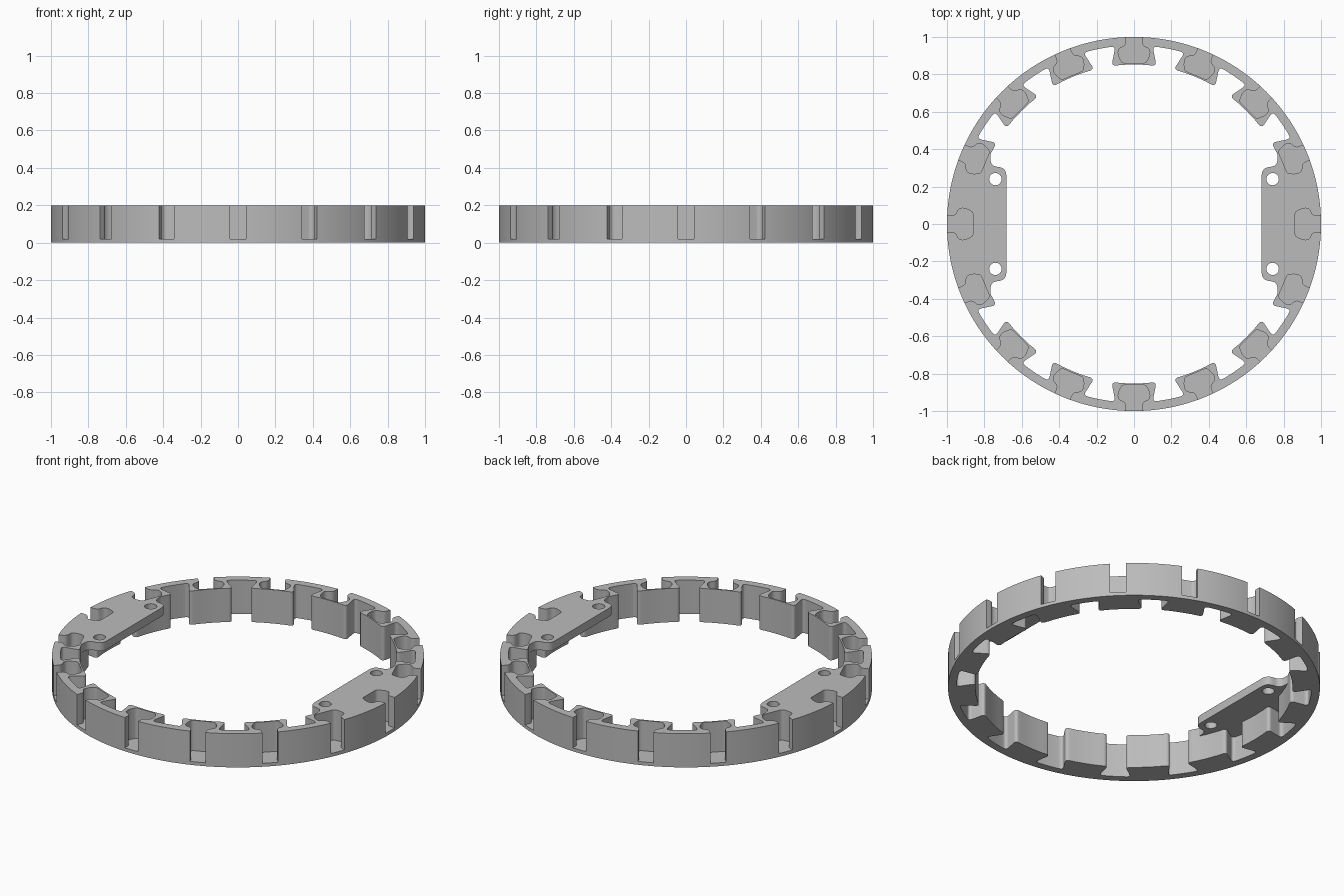
import bpy, bmesh, math
from mathutils import Vector

COUNT = 16          # pockets around the ring
HEIGHT = 0.2
FLOOR = 0.02

if "Cube" in bpy.data.objects:
    bpy.data.objects.remove(bpy.data.objects["Cube"])

grey = bpy.data.materials.new("plain_grey")
grey.use_nodes = True
grey.diffuse_color = (0.5, 0.5, 0.5, 1)
grey.node_tree.nodes["Principled BSDF"].inputs["Base Color"].default_value = (0.5, 0.5, 0.5, 1)


def local(angle, r, t):
    """Point at radial distance r and sideways offset t, seen from a given angle."""
    c, s = math.cos(angle), math.sin(angle)
    return Vector((r * c - t * s, r * s + t * c))


def circle(x, y, radius, n):
    return [Vector((x, y)) + local(math.tau * i / n, radius, 0) for i in range(n)]


def rounded(corners, steps=5):
    """Closed outline from (point, fillet length) pairs."""
    out = []
    for i, (p, f) in enumerate(corners):
        if not f:
            out.append(p)
            continue
        a = p + (corners[i - 1][0] - p).normalized() * f
        b = p + (corners[(i + 1) % len(corners)][0] - p).normalized() * f
        for k in range(steps + 1):
            u = k / steps
            out.append(a * (1 - u) ** 2 + p * 2 * u * (1 - u) + b * u * u)
    return out


def prism(name, outlines, z0, z1):
    """Extrude one or more separate outlines into a single object."""
    bm = bmesh.new()
    for pts in outlines:
        base = bm.faces.new([bm.verts.new((p.x, p.y, z0)) for p in pts])
        ext = bmesh.ops.extrude_face_region(bm, geom=[base], use_keep_orig=True)
        top = [g for g in ext["geom"] if isinstance(g, bmesh.types.BMVert)]
        bmesh.ops.translate(bm, verts=top, vec=(0, 0, z1 - z0))
    bmesh.ops.recalc_face_normals(bm, faces=bm.faces)
    mesh = bpy.data.meshes.new(name)
    bm.to_mesh(mesh)
    bm.free()
    mesh.materials.append(grey)
    obj = bpy.data.objects.new(name, mesh)
    bpy.context.collection.objects.link(obj)
    return obj


def combine(target, tool, operation):
    """Apply a boolean and discard the tool."""
    mod = target.modifiers.new("cut", "BOOLEAN")
    mod.operation, mod.object, mod.solver = operation, tool, "EXACT"
    evaluated = target.evaluated_get(bpy.context.evaluated_depsgraph_get())
    mesh = bpy.data.meshes.new_from_object(evaluated)
    target.modifiers.clear()
    target.data = mesh
    bpy.data.objects.remove(tool)


# Ring blank with an opening that leaves an inward block at every pocket
ring = prism("pocket_ring", [circle(0, 0, 1, 192)], 0, HEIGHT)
opening, pockets = [], []
half_block = [(0.95, 0.1, 0.025), (0.845, 0.12, 0.025), (0.851, 0.06, 0)]
half_pocket = [(1.05, 0.043, 0), (0.955, 0.043, 0.02), (0.935, 0.086, 0.02),
               (0.9, 0.083, 0.015), (0.861, 0.064, 0.014)]
for i in range(COUNT):
    a = math.tau * i / COUNT
    block = [(r, -t, f) for r, t, f in half_block] + [(0.853, 0, 0)] + half_block[::-1]
    opening += [(local(a, r, t), f) for r, t, f in block]
    opening += [(local(a + math.radians(d), 0.955, 0), 0) for d in (8.5, 11.25, 14)]
    pocket = [(r, -t, f) for r, t, f in half_pocket] + half_pocket[::-1]
    pockets.append(rounded([(local(a, r, t), f) for r, t, f in pocket]))
combine(ring, prism("opening_cutter", [rounded(opening)], -0.1, HEIGHT + 0.1), "DIFFERENCE")

# Thin mounting plates, flush with the top on both sides
half_plate = [(0.682, 0.305, 0.05), (0.768, 0.305, 0.045), (0.768, 0.37, 0),
              (0.9, 0.36, 0), (0.95, 0.2, 0)]
plate = half_plate + [(0.975, 0, 0)] + [(x, -y, f) for x, y, f in half_plate[::-1]]
plates = [rounded([(Vector((side * x, y)), f) for x, y, f in plate]) for side in (1, -1)]
combine(ring, prism("mounting_plates", plates, HEIGHT - 0.05, HEIGHT), "UNION")

# Pockets open to the rim above a thin floor, then the screw holes
combine(ring, prism("pocket_cutter", pockets, FLOOR, HEIGHT + 0.1), "DIFFERENCE")
holes = [circle(sx * 0.741, sy * 0.24, 0.033, 32) for sx in (1, -1) for sy in (1, -1)]
combine(ring, prism("hole_cutter", holes, 0.1, HEIGHT + 0.1), "DIFFERENCE")

bpy.ops.object.select_all(action="DESELECT")
ring.select_set(True)
bpy.context.view_layer.objects.active = ring
bpy.ops.object.shade_smooth_by_angle(angle=math.radians(30))
